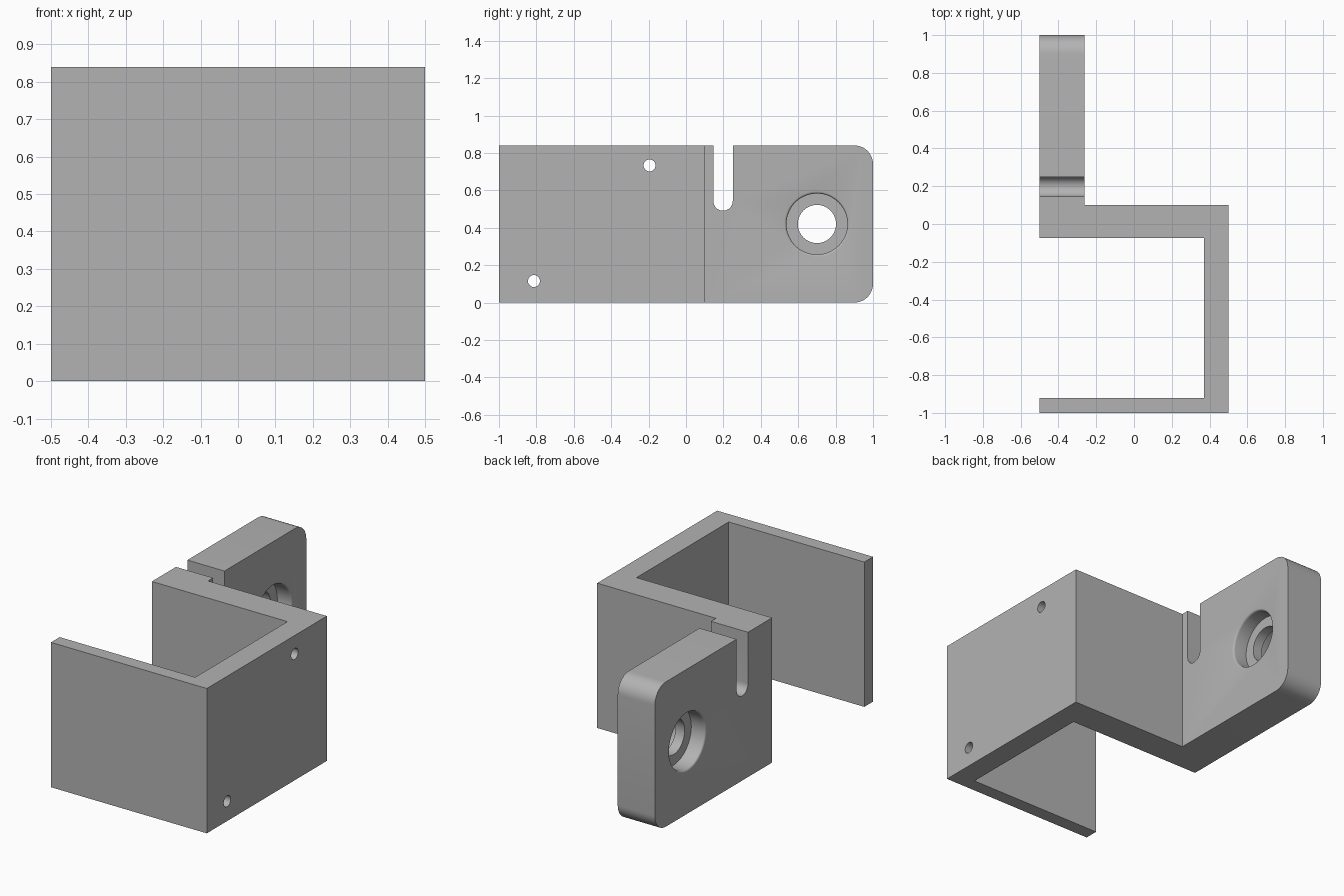
import bpy, bmesh
from math import pi, sin, cos, radians

cube = bpy.data.objects.get("Cube")
if cube:
    bpy.data.objects.remove(cube, do_unlink=True)

HEIGHT = 0.84
FLANGE_IN, FLANGE_OUT = -0.262, -0.5

grey = bpy.data.materials.new("plain grey")
grey.use_nodes = True
grey.diffuse_color = (0.45, 0.45, 0.45, 1)
grey.node_tree.nodes["Principled BSDF"].inputs["Base Color"].default_value = (0.45, 0.45, 0.45, 1)


def make_object(name, bm):
    bmesh.ops.recalc_face_normals(bm, faces=bm.faces[:])
    mesh = bpy.data.meshes.new(name)
    bm.to_mesh(mesh)
    bm.free()
    mesh.materials.append(grey)
    obj = bpy.data.objects.new(name, mesh)
    bpy.context.collection.objects.link(obj)
    return obj


def loft(name, rings):
    """Skin equal-sized point rings and cap both ends."""
    bm = bmesh.new()
    loops = [[bm.verts.new(p) for p in ring] for ring in rings]
    n = len(loops[0])
    for a, b in zip(loops, loops[1:]):
        for i in range(n):
            j = (i + 1) % n
            bm.faces.new((a[i], a[j], b[j], b[i]))
    bm.faces.new(loops[0])
    bm.faces.new(loops[-1])
    return make_object(name, bm)


def bore(name, y, z, stations, n=48):
    """Turned cutter along x, from (x, radius) stations."""
    return loft(name, [[(x, y + r * cos(2 * pi * i / n), z + r * sin(2 * pi * i / n))
                        for i in range(n)] for x, r in stations])


# Bent bracket: one plan outline raised to full height
outline = [(-0.5, -1), (0.5, -1), (0.5, 0.1), (FLANGE_IN, 0.1), (FLANGE_IN, 1),
           (FLANGE_OUT, 1), (FLANGE_OUT, -0.075), (0.37, -0.075), (0.37, -0.92), (-0.5, -0.92)]
bracket = loft("bracket", [[(x, y, z) for x, y in outline] for z in (0, HEIGHT)])

# Rounded corners at the free end of the flange
bm = bmesh.new()
bm.from_mesh(bracket.data)
ends = [e for e in bm.edges if all(v.co.y > 0.99 for v in e.verts)
        and abs(e.verts[0].co.z - e.verts[1].co.z) < 0.01]
bmesh.ops.bevel(bm, geom=ends, offset=0.1, segments=10, profile=0.5, affect='EDGES')
bm.to_mesh(bracket.data)
bm.free()

cutters = []

# Screw holes through the side wall
for y, z in ((-0.195, 0.733), (-0.813, 0.115)):
    cutters.append(bore("screw_hole", y, z, [(0.3, 0.032), (0.6, 0.032)], 32))

# Flange bore, recessed from both faces with softened rims
R, F, DEPTH = 0.163, 0.012, 0.09
rim = [(-0.05, R + F)] + [(F * (1 - cos(a)), R + F * (1 - sin(a)))
                          for a in (radians(d) for d in (0, 22.5, 45, 67.5, 90))]
recess = rim + [(DEPTH, R), (DEPTH, 0.102)]
stations = [(FLANGE_OUT + d, r) for d, r in recess]
stations += [(FLANGE_IN - d, r) for d, r in reversed(recess)]
cutters.append(bore("flange_bore", 0.7, HEIGHT / 2, stations, 64))

# Round-bottomed slot open at the top
SY, SZ, SR = 0.198, 0.543, 0.052
slot = [(SY + SR, 1), (SY - SR, 1)] + [(SY - SR * cos(pi * i / 16), SZ - SR * sin(pi * i / 16))
                                       for i in range(17)]
cutters.append(loft("slot_cutter", [[(x, y, z) for y, z in slot] for x in (-0.6, -0.2)]))

# Cut everything and tidy up
bpy.ops.object.select_all(action='DESELECT')
bracket.select_set(True)
bpy.context.view_layer.objects.active = bracket
for cutter in cutters:
    cutter.hide_render = True
    mod = bracket.modifiers.new("cut", 'BOOLEAN')
    mod.operation = 'DIFFERENCE'
    mod.solver = 'EXACT'
    mod.object = cutter
    bpy.ops.object.modifier_apply(modifier=mod.name)
    bpy.data.objects.remove(cutter, do_unlink=True)

bpy.ops.object.shade_smooth_by_angle(angle=radians(30))
